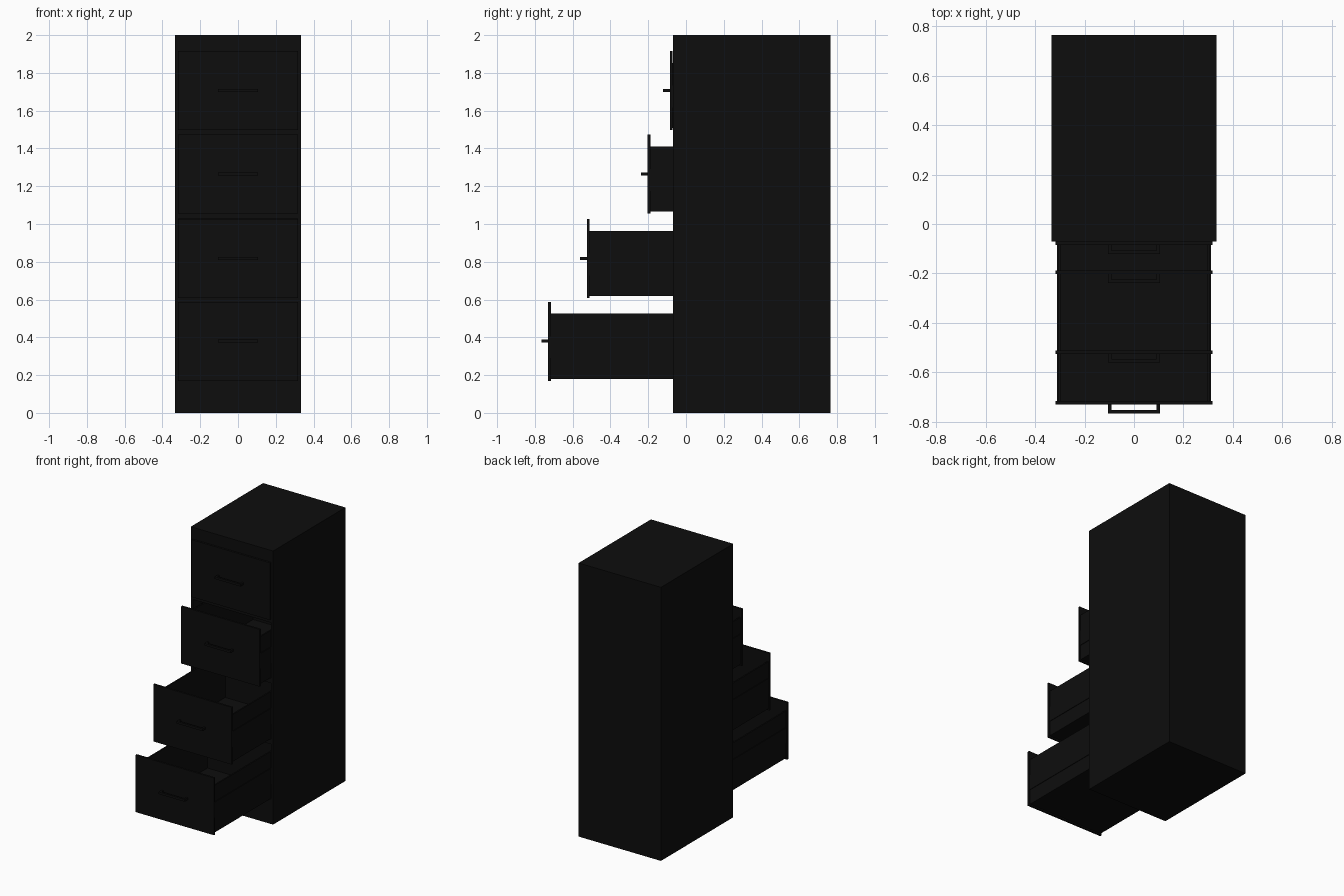
import bpy, bmesh
from mathutils import Matrix, Vector

cube = bpy.data.objects.get("Cube")
if cube:
    bpy.data.objects.remove(cube, do_unlink=True)

black = bpy.data.materials.new("black_metal")
black.use_nodes = True
colour = (0.004, 0.004, 0.004, 1)
black.diffuse_color = colour
black.node_tree.nodes["Principled BSDF"].inputs["Base Color"].default_value = colour


def boxes(name, spans):
    """One object from boxes, each given as (x0, x1), (y0, y1), (z0, z1)."""
    bm = bmesh.new()
    for span in spans:
        size = Vector([b - a for a, b in span])
        mid = Vector([(a + b) / 2 for a, b in span])
        bmesh.ops.create_cube(bm, size=1, matrix=Matrix.Translation(mid) @ Matrix.Diagonal(size).to_4x4())
    mesh = bpy.data.meshes.new(name)
    bm.to_mesh(mesh)
    bm.free()
    mesh.materials.append(black)
    obj = bpy.data.objects.new(name, mesh)
    bpy.context.collection.objects.link(obj)
    return obj


W, FRONT, BACK, H, T = 0.333, -0.07, 0.765, 2.0, 0.018

# Cabinet shell, open at the front
boxes("cabinet_shell", [
    ((-W, -W + T), (FRONT, BACK), (0, H)),
    ((W - T, W), (FRONT, BACK), (0, H)),
    ((-W + T, W - T), (BACK - T, BACK), (0, H)),
    ((-W + T, W - T), (FRONT, BACK - T), (0, T)),
    ((-W + T, W - T), (FRONT, BACK - T), (H - T, H)),
])

# Drawers: name, bottom of the front plate, front face position
drawers = [("bottom", 0.17, -0.73), ("lower", 0.608, -0.525),
           ("upper", 1.055, -0.203), ("top", 1.497, -0.085)]
plate_h, plate_t, length = 0.418, 0.014, 0.8
side, wall = 0.308, 0.01

# Cross rails above and below the drawers
rails = [(T, 0.18), (1.905, H - T)]
rails += [(z - 0.025, z + 0.008) for _, z, _ in drawers[1:]]
boxes("front_rails", [((-W + T, W - T), (FRONT, FRONT + T), r) for r in rails])

for name, z, y in drawers:
    inner = y + plate_t
    end = inner + length
    low, high = z + 0.01, z + 0.355
    # Front plate
    boxes(name + "_drawer_front", [((-0.317, 0.317), (y, inner), (z, z + plate_h))])
    # Open-topped tray
    boxes(name + "_drawer_tray", [
        ((-side, side), (inner, end), (low, low + wall)),
        ((-side, -side + wall), (inner, end), (low + wall, high)),
        ((side - wall, side), (inner, end), (low + wall, high)),
        ((-side + wall, side - wall), (end - wall, end), (low + wall, high)),
    ])
    # Slim runners on both sides
    boxes(name + "_drawer_runners", [
        (tuple(sorted((s * side, s * (side + 0.004)))), (inner, end), (z + 0.12, z + 0.235))
        for s in (-1, 1)])
    # Square bar handle
    mid = z + 0.21
    zs = (mid - 0.008, mid + 0.008)
    boxes(name + "_drawer_handle", [
        ((-0.105, 0.105), (y - 0.036, y - 0.022), zs),
        ((-0.105, -0.092), (y - 0.022, y), zs),
        ((0.092, 0.105), (y - 0.022, y), zs),
    ])
